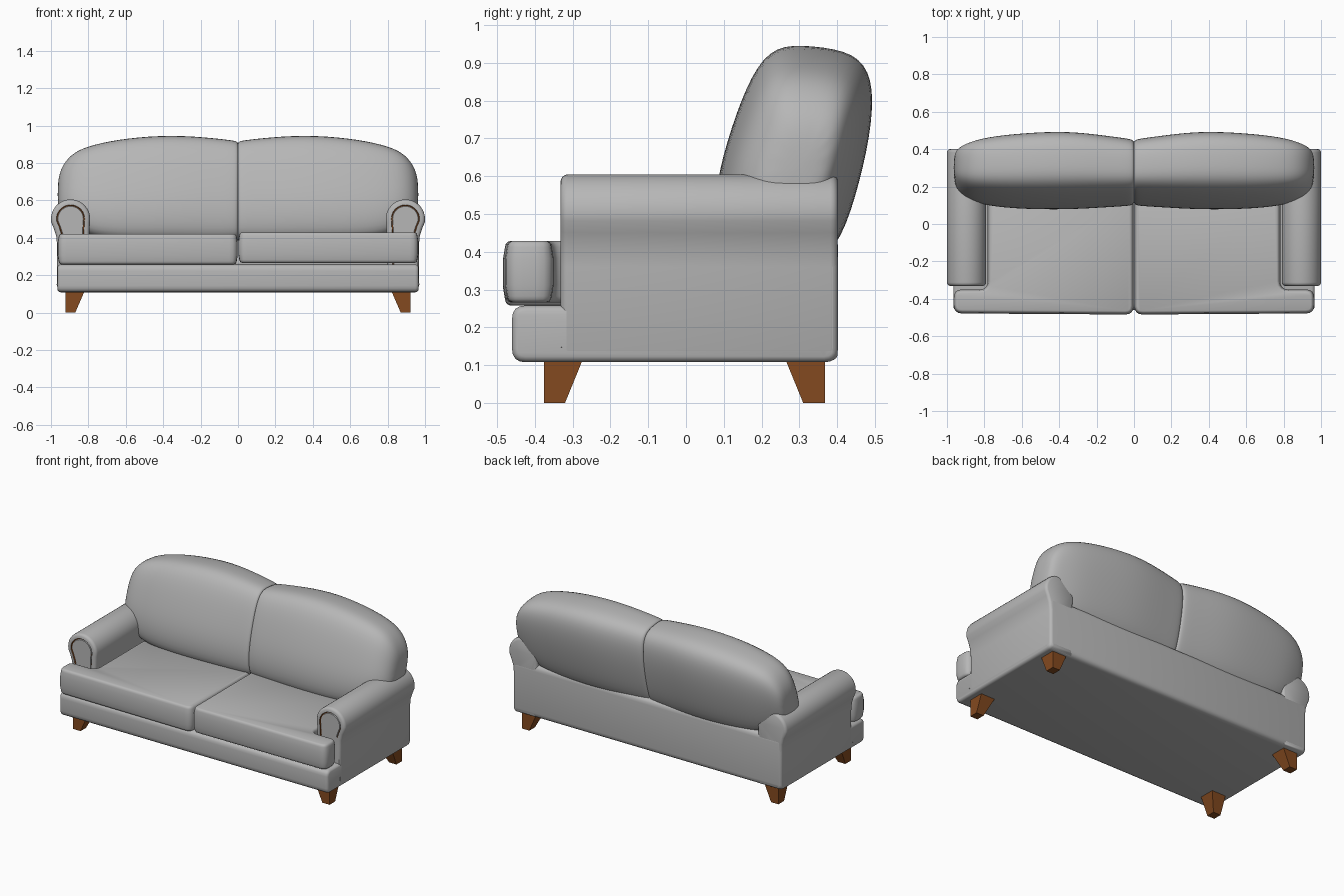
import bpy, bmesh, math
from mathutils import Vector

if "Cube" in bpy.data.objects:
    bpy.data.objects.remove(bpy.data.objects["Cube"])


def material(name, rgb):
    m = bpy.data.materials.new(name)
    m.diffuse_color = (*rgb, 1)
    m.use_nodes = True
    m.node_tree.nodes["Principled BSDF"].inputs["Base Color"].default_value = m.diffuse_color
    return m


FABRIC = material("grey fabric", (0.47, 0.47, 0.47))
WOOD = material("brown wood", (0.23, 0.068, 0.014))


def finish(name, bm, mats, angle=50):
    bmesh.ops.recalc_face_normals(bm, faces=bm.faces)
    me = bpy.data.meshes.new(name)
    bm.to_mesh(me)
    bm.free()
    ob = bpy.data.objects.new(name, me)
    bpy.context.collection.objects.link(ob)
    for m in mats:
        me.materials.append(m)
    if angle:
        bpy.ops.object.select_all(action='DESELECT')
        ob.select_set(True)
        bpy.context.view_layer.objects.active = ob
        bpy.ops.object.shade_smooth_by_angle(angle=math.radians(angle))
    return ob


def rounded(points, r, n=4):
    """Replace each corner of an outline by a small curve."""
    out = []
    for i, p in enumerate(points):
        p = Vector(p)
        a = p + (Vector(points[i - 1]) - p).normalized() * r
        b = p + (Vector(points[(i + 1) % len(points)]) - p).normalized() * r
        for k in range(n + 1):
            t = k / n
            out.append(a * (1 - t) ** 2 + p * 2 * t * (1 - t) + b * t * t)
    return out


def prism(name, outline, place, d0, d1, steps0, steps1):
    """Extrude an outline from d0 to d1; each end gets inset steps
    (thickness, depth, material) that round it over or recess it."""
    bm = bmesh.new()
    rings = [[bm.verts.new(place(p[0], p[1], d)) for p in outline] for d in (d0, d1)]
    caps = [bm.faces.new(r) for r in rings]
    n = len(outline)
    for i in range(n):
        j = (i + 1) % n
        bm.faces.new((rings[0][i], rings[0][j], rings[1][j], rings[1][i]))
    bmesh.ops.recalc_face_normals(bm, faces=bm.faces)
    for cap, steps in zip(caps, (steps0, steps1)):
        for thick, depth, mat in steps:
            ring = bmesh.ops.inset_region(bm, faces=[cap], thickness=thick,
                                          depth=depth, use_even_offset=True)
            for f in ring["faces"]:
                f.material_index = mat
    return finish(name, bm, [FABRIC, WOOD])


ROUND = [(0.002, 0.008, 0), (0.005, 0.007, 0), (0.008, 0.004, 0)]

# base with low back panel
profile = rounded([(-0.46, 0.108), (0.402, 0.108), (0.402, 0.45), (0.25, 0.45),
                   (0.25, 0.258), (-0.46, 0.258)], 0.036)
prism("base", profile, lambda a, b, d: (d, a, b), -0.947, 0.947, ROUND, ROUND)

# rolled arms with a recessed front panel edged in brown
cx, cz, r = 0.895, 0.5, 0.105
arm = [(0.8, 0.112), (0.945, 0.112), (0.96, 0.12), (0.967, 0.14), (0.967, 0.36), (0.972, 0.41), (0.985, 0.45)]
arm += [(cx + r * math.cos(math.radians(t)), cz + r * math.sin(math.radians(t)))
        for t in range(-10, 191, 10)]
arm += [(0.795, 0.42)]
panel = ROUND + [(0.014, 0.001, 0), (0.002, -0.008, 1), (0.004, 0.0, 1), (0.002, 0.006, 0)]
for side, s in (("left", -1), ("right", 1)):
    prism(side + "_arm", arm, lambda a, b, d, s=s: (s * a, d, b), -0.312, 0.382, panel, ROUND)

# T-shaped seat cushions
seat = rounded([(0.002, -0.484), (0.964, -0.478), (0.964, -0.35), (0.782, -0.35),
                (0.782, 0.16), (0.002, 0.16)], 0.045)
SOFT = [(0.005, 0.03, 0), (0.002, 0.008, 0), (0.005, 0.006, 0), (0.007, 0.003, 0)]
for side, s, lift in (("left", -1, 0), ("right", 1, 0.008)):
    prism(side + "_seat_cushion", seat, lambda a, b, d, s=s: (s * a, b, d),
          0.305 + lift, 0.374 + lift, SOFT, SOFT)

# back cushions: one leaning section lofted from the centre seam to the rounded end
SECTION = [(0.10, 0.0), (0.0, 0.13), (0.0, 0.36), (0.10, 0.62), (0.23, 0.87), (0.38, 1.0),
           (0.62, 0.995), (0.89, 0.965), (1.0, 0.85), (0.995, 0.64), (0.92, 0.38), (0.80, 0.10), (0.65, 0.0)]
# x, front y, back y, bottom z, top z
STATIONS = [(-0.006, 0.125, 0.43, 0.39, 0.895), (0.002, 0.105, 0.447, 0.38, 0.915),
            (0.016, 0.096, 0.457, 0.375, 0.922), (0.12, 0.09, 0.47, 0.37, 0.935),
            (0.35, 0.075, 0.501, 0.37, 0.954), (0.6, 0.078, 0.488, 0.37, 0.936),
            (0.78, 0.095, 0.468, 0.39, 0.9), (0.88, 0.125, 0.44, 0.45, 0.86),
            (0.94, 0.17, 0.41, 0.49, 0.79), (0.965, 0.23, 0.37, 0.54, 0.71)]
for side, s in (("left", -1), ("right", 1)):
    bm = bmesh.new()
    rings = [[bm.verts.new((s * x, y0 + (y1 - y0) * a, z0 + (z1 - z0) * b)) for a, b in SECTION]
             for x, y0, y1, z0, z1 in STATIONS]
    n = len(SECTION)
    for p, q in zip(rings, rings[1:]):
        for i in range(n):
            j = (i + 1) % n
            bm.faces.new((p[i], p[j], q[j], q[i]))
    bm.faces.new(rings[0])
    bm.faces.new(rings[-1])
    ob = finish(side + "_back_cushion", bm, [FABRIC], 180)
    ob.modifiers.new("soft", 'SUBSURF').levels = 2
    ob.modifiers["soft"].render_levels = 2

# tapered legs, straight on the outside corner
for row, s_y, y_out, y_in, y_foot in (("front", -1, 0.376, 0.273, 0.32), ("back", 1, 0.368, 0.263, 0.31)):
    for side, s in (("left", -1), ("right", 1)):
        bm = bmesh.new()
        ends = []
        for z, xi, yi in ((0, 0.87, y_foot), (0.115, 0.82, y_in)):
            ends.append([bm.verts.new((s * x, s_y * y, z)) for x, y in
                         ((xi, yi), (0.923, yi), (0.923, y_out), (xi, y_out))])
        bm.faces.new(ends[0])
        bm.faces.new(ends[1])
        for i in range(4):
            j = (i + 1) % 4
            bm.faces.new((ends[0][i], ends[0][j], ends[1][j], ends[1][i]))
        finish(f"{row}_{side}_leg", bm, [WOOD], 0)
